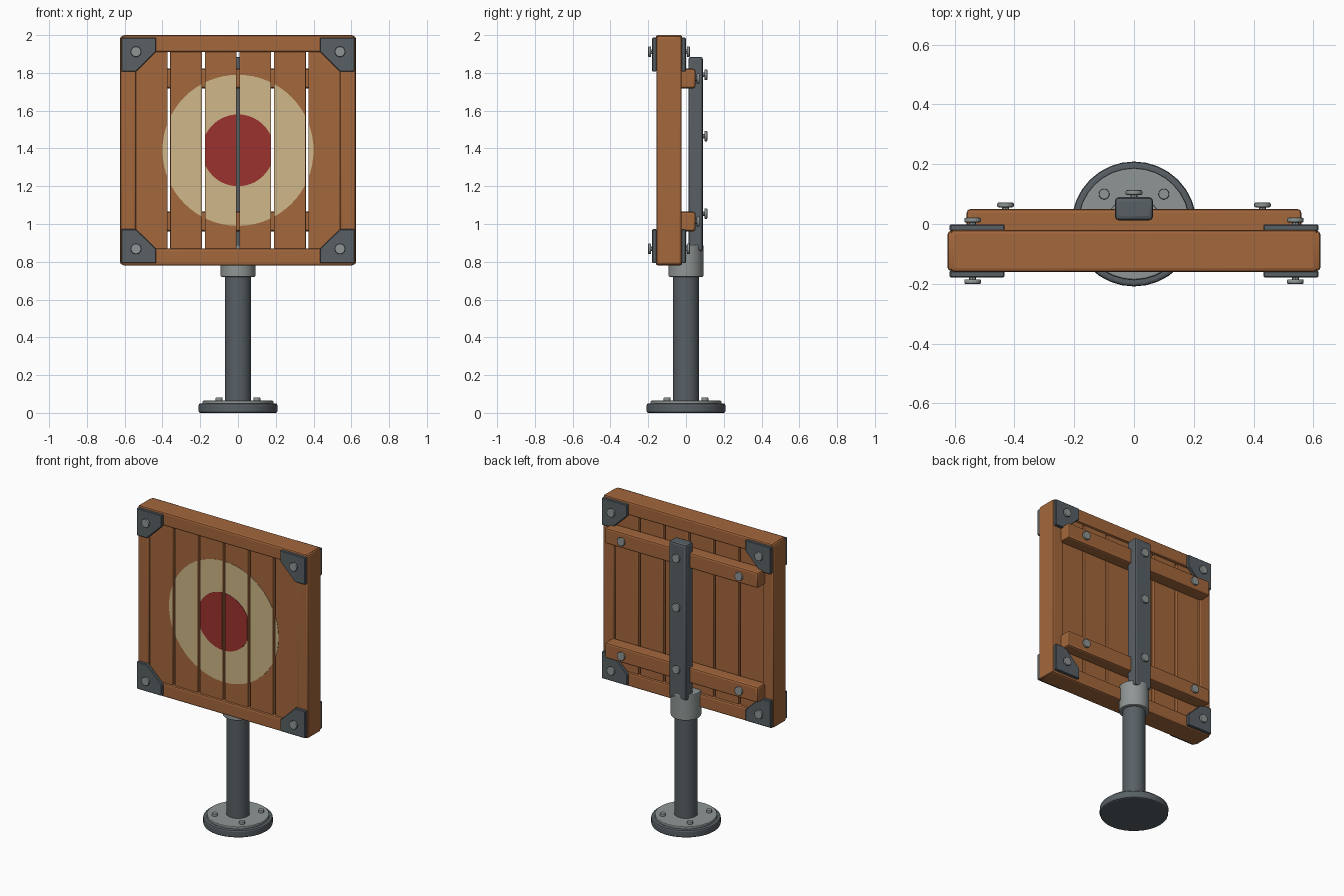
import bpy, bmesh, math
from mathutils import Matrix, Vector

cube = bpy.data.objects.get("Cube")
if cube:
    bpy.data.objects.remove(cube, do_unlink=True)


def material(name, rgb):
    """Flat material from an 8-bit display colour."""
    lin = [((c / 255 + 0.055) / 1.055) ** 2.4 for c in rgb] + [1]
    m = bpy.data.materials.new(name)
    m.use_nodes = True
    m.diffuse_color = lin
    m.node_tree.nodes["Principled BSDF"].inputs["Base Color"].default_value = lin
    return m


WOOD = material("brown wood", (164, 103, 60))
CREAM = material("cream paint", (208, 183, 136))
RED = material("red paint", (156, 50, 46))
IRON = material("dark iron", (88, 96, 101))
STEEL = material("light steel", (143, 150, 149))


def finish(name, bm, mat, bevel=0.0, segments=2):
    if bevel:
        sharp = [e for e in bm.edges if e.calc_face_angle(0) > math.radians(30)]
        bmesh.ops.bevel(bm, geom=sharp, offset=bevel, segments=segments,
                        profile=0.5, affect='EDGES', clamp_overlap=True)
    bmesh.ops.recalc_face_normals(bm, faces=bm.faces)
    mesh = bpy.data.meshes.new(name)
    bm.to_mesh(mesh)
    bm.free()
    mesh.materials.append(mat)
    ob = bpy.data.objects.new(name, mesh)
    bpy.context.collection.objects.link(ob)
    bpy.ops.object.select_all(action='DESELECT')
    ob.select_set(True)
    bpy.context.view_layer.objects.active = ob
    bpy.ops.object.shade_smooth_by_angle(angle=math.radians(20))
    return ob


def box(name, x, y, z, mat, bevel=0.012):
    """Bevelled box from (low, high) ranges."""
    bm = bmesh.new()
    bmesh.ops.create_cube(bm, size=1)
    for v in bm.verts:
        v.co = [sum(r) / 2 + c * (r[1] - r[0]) for r, c in zip((x, y, z), v.co)]
    return finish(name, bm, mat, bevel)


def cylinder(name, radius, base, height, mat, axis=(0, 0, 1), sides=32, bevel=0.008):
    """Cylinder growing from base along axis."""
    bm = bmesh.new()
    turn = Vector((0, 0, 1)).rotation_difference(Vector(axis)).to_matrix().to_4x4()
    place = Matrix.Translation(base) @ turn @ Matrix.Translation((0, 0, height / 2))
    bmesh.ops.create_cone(bm, cap_ends=True, segments=sides, radius1=radius,
                          radius2=radius, depth=height, matrix=place)
    return finish(name, bm, mat, bevel)


def bolt(name, x, y, z, side):
    """Bolt with a head standing just off the surface at y."""
    cylinder(name + "_shank", 0.012, (x, y - side * 0.01, z), 0.02, STEEL, (0, side, 0), 8, 0)
    cylinder(name, 0.028, (x, y + side * 0.006, z), 0.016, STEEL, (0, side, 0), 16, 0.005)


def extrude_y(bm, face, depth):
    ext = bmesh.ops.extrude_face_region(bm, geom=[face])
    moved = [g for g in ext["geom"] if isinstance(g, bmesh.types.BMVert)]
    bmesh.ops.translate(bm, verts=moved, vec=(0, depth, 0))


FRONT, BACK = -0.16, -0.02
BOTTOM, TOP = 0.78, 2.0
MIDDLE = (BOTTOM + TOP) / 2
PLANK_FRONT = -0.147

# Base flange with its bolts, pole and collar
cylinder("base_flange", 0.209, (0, 0, 0), 0.05, IRON, bevel=0.01)
cylinder("base_plate", 0.187, (0, 0, 0.045), 0.02, STEEL, bevel=0.005)
for sx in (-1, 1):
    for sy in (-1, 1):
        cylinder("base_bolt", 0.018, (sx * 0.1, sy * 0.1, 0.06), 0.022, STEEL,
                 sides=16, bevel=0.004)
cylinder("pole", 0.07, (0, 0, 0.05), 0.75, IRON, bevel=0)
cylinder("collar", 0.092, (0, 0, 0.72), 0.17, STEEL, bevel=0.006)

# Upright bar behind the board
box("back_post", (-0.064, 0.064), (0.012, 0.09), (0.855, 1.885), IRON, 0.014)
for z in (1.79, 1.465, 1.055):
    bolt("post_bolt", 0, 0.091, z, 1)

# Outer wooden frame
for name, z in (("bottom_rail", (BOTTOM, 0.87)), ("top_rail", (1.91, TOP))):
    box(name, (-0.614, 0.614), (FRONT, BACK), z, WOOD)
for side, name in ((-1, "right_stile"), (1, "left_stile")):
    box(name, sorted((side * 0.54, side * 0.624)), (FRONT + 0.003, BACK - 0.003),
        (BOTTOM + 0.005, TOP - 0.005), WOOD)


# Painted plate: a disc trimmed to one plank
def paint(name, radius, low, high, thick, mat):
    if low >= radius or high <= -radius:
        return
    bm = bmesh.new()
    spin = Matrix.Translation((0, PLANK_FRONT, MIDDLE)) @ Matrix.Rotation(math.pi / 2, 4, 'X')
    bmesh.ops.create_circle(bm, cap_ends=True, segments=64, radius=radius, matrix=spin)
    for x, direction in ((low, -1), (high, 1)):
        bmesh.ops.bisect_plane(bm, geom=bm.verts[:] + bm.edges[:] + bm.faces[:],
                               plane_co=(x, 0, 0), plane_no=(direction, 0, 0),
                               clear_outer=True)
    bm.faces.ensure_lookup_table()
    extrude_y(bm, bm.faces[0], -thick)
    finish(name, bm, mat)


# Six planks with open gaps, each carrying its slice of the target
pitch = 0.183
for i in range(6):
    low = (i - 3) * pitch + 0.007
    high = low + pitch - 0.014
    box("plank", (low, high), (PLANK_FRONT, -0.035), (0.86, 1.92), WOOD, 0.005)
    paint("target_ring", 0.4, low + 0.003, high - 0.003, 0.002, CREAM)
    paint("target_centre", 0.19, low + 0.003, high - 0.003, 0.004, RED)

# Battens across the back
for z in (1.013, 1.77):
    box("back_batten", (-0.56, 0.56), (-0.036, 0.05), (z - 0.052, z + 0.052), WOOD)
    for x in (-0.43, 0.43):
        bolt("batten_bolt", x, 0.05, z, 1)


# Clipped corner plates on both faces of the frame
def corner_plate(sx, sz, y, depth):
    outline = [(0.617, 0.597), (0.433, 0.597), (0.433, 0.522), (0.54, 0.417), (0.617, 0.417)]
    bm = bmesh.new()
    face = bm.faces.new([bm.verts.new((sx * u, y, MIDDLE + sz * v)) for u, v in outline])
    extrude_y(bm, face, depth)
    finish("corner_plate", bm, IRON, 0.004, 1)


for sx in (-1, 1):
    for sz in (-1, 1):
        for y, side in ((FRONT, -1), (BACK, 1)):
            corner_plate(sx, sz, y - side * 0.004, side * 0.023)
            bolt("corner_bolt", sx * 0.54, y + side * 0.019, MIDDLE + sz * 0.522, side)
